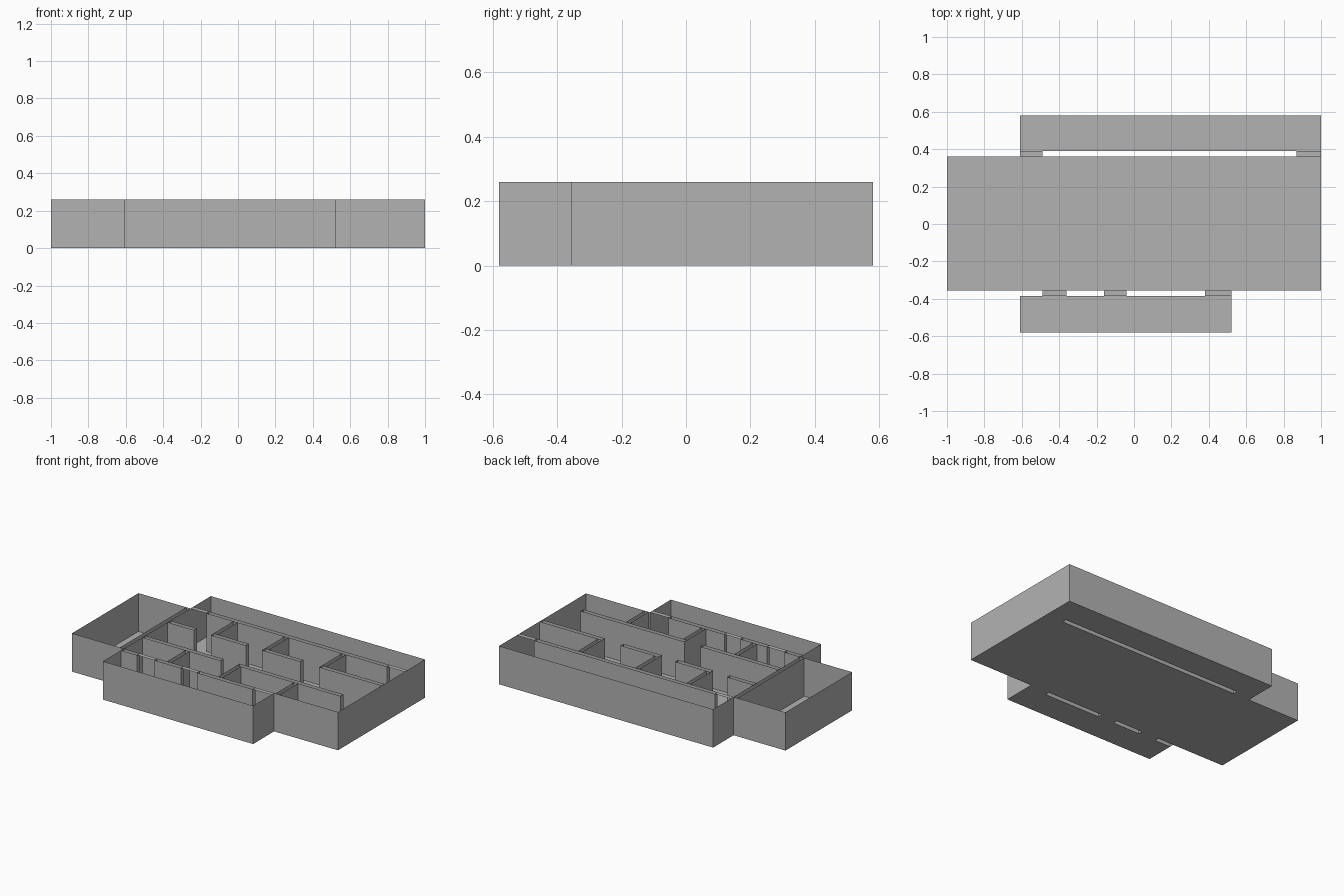
import bpy, bmesh

if "Cube" in bpy.data.objects:
    bpy.data.objects.remove(bpy.data.objects["Cube"])

H = 0.26                                   # wall height
Y0, Y1, YF, YB = -0.355, 0.36, -0.58, 0.58  # main hall and outer corridor limits
GF, GB = -0.385, 0.39                      # far faces of the hollow side walls
XL, XF = -0.61, 0.52                       # corridor ends

grey = bpy.data.materials.new("plain_grey")
grey.diffuse_color = (0.45, 0.45, 0.45, 1)
grey.use_nodes = True
grey.node_tree.nodes["Principled BSDF"].inputs["Base Color"].default_value = grey.diffuse_color


def build(name, quads):
    bm = bmesh.new()
    for q in quads:
        bm.faces.new([bm.verts.new(p) for p in q])
    bmesh.ops.remove_doubles(bm, verts=bm.verts, dist=0.0005)
    me = bpy.data.meshes.new(name)
    bm.to_mesh(me)
    bm.free()
    me.materials.append(grey)
    ob = bpy.data.objects.new(name, me)
    bpy.context.collection.objects.link(ob)
    return ob


def flat(x0, x1, y0, y1, z):
    return [(x0, y0, z), (x1, y0, z), (x1, y1, z), (x0, y1, z)]


def sheet(xa, ya, xb, yb):
    return [(xa, ya, 0), (xb, yb, 0), (xb, yb, H), (xa, ya, H)]


def hollow(x0, x1, y0, y1):
    """Open-topped wall: four thin upright sheets."""
    return [sheet(x0, y0, x1, y0), sheet(x1, y0, x1, y1),
            sheet(x1, y1, x0, y1), sheet(x0, y1, x0, y0)]


# Floors
build("hall_floor", [flat(-1, 1, Y0, Y1, 0)])
build("rear_corridor_floor", [flat(XL, 1, GB, YB, 0)])
build("front_corridor_floor", [flat(XL, XF, YF, GF, 0)])

# Doorways through the side walls: threshold below, lintel strip above
rear_doors = [(XL, -0.49), (0.87, 1)]
front_doors = [(-0.49, -0.36), (-0.16, -0.04), (0.38, XF)]
for label, doors, a, b in (("rear", rear_doors, Y1, GB), ("front", front_doors, GF, Y0)):
    build(label + "_thresholds", [flat(l, r, a, b, 0) for l, r in doors])
    build(label + "_lintels", [flat(l, r, a, b, H) for l, r in doors])

# Outer shell
outline = [(-1, Y0), (XL, Y0), (XL, YF), (XF, YF), (XF, Y0), (1, Y0),
           (1, YB), (XL, YB), (XL, Y1), (-1, Y1)]
build("outer_walls", [sheet(*p, *q) for p, q in zip(outline, outline[1:] + outline[:1])])

# Hollow walls between hall and corridors
build("rear_side_wall", hollow(-0.49, 0.87, Y1, GB))
for i, (l, r) in enumerate([(XL, -0.49), (-0.36, -0.16), (-0.04, 0.38)]):
    build("front_side_wall_%d" % (i + 1), hollow(l, r, GF, Y0))

# Partition closing off the large end room
build("end_room_partition", hollow(-0.64, XL, Y0, Y1))

# Room fronts along the middle passage
for i, (l, r) in enumerate([(XL, -0.41), (-0.285, -0.02), (0.1, 0.39), (0.53, 1)]):
    build("rear_room_front_%d" % (i + 1), hollow(l, r, 0.115, 0.145))
for i, (l, r) in enumerate([(XL, -0.02), (0.1, 0.88)]):
    build("front_room_front_%d" % (i + 1), hollow(l, r, -0.155, -0.125))

# Cross walls between rooms
for i, x in enumerate((-0.285, 0.1, 0.53)):
    build("rear_cross_wall_%d" % (i + 1), hollow(x, x + 0.03, 0.145, Y1))
    build("front_cross_wall_%d" % (i + 1), hollow(x, x + 0.03, Y0, -0.155))
